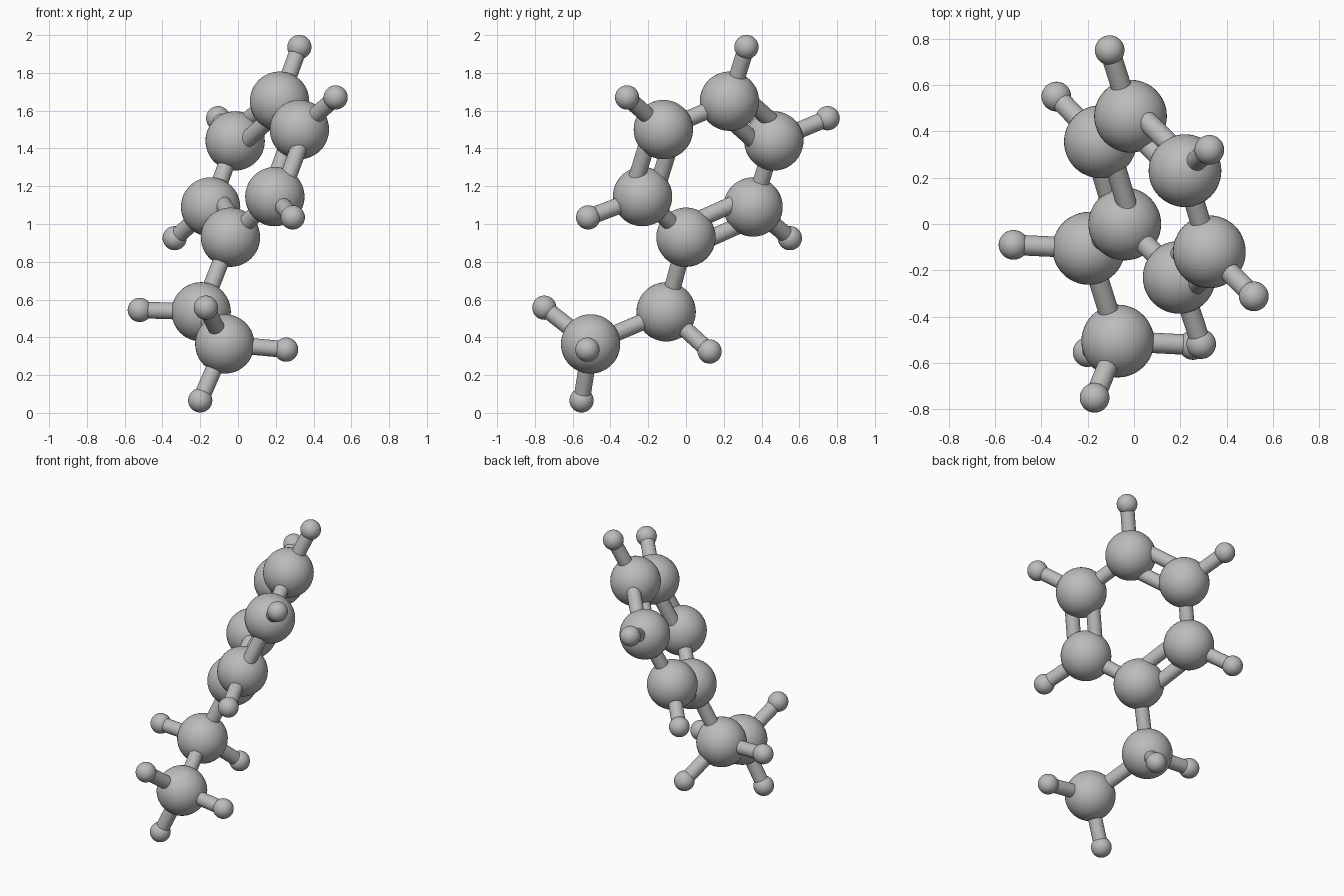
import bpy
from mathutils import Vector

default_cube = bpy.data.objects.get("Cube")
if default_cube:
    bpy.data.objects.remove(default_cube, do_unlink=True)

LARGE_RADIUS = 0.157
SMALL_RADIUS = 0.064
ROD_RADIUS = 0.044
DOUBLE_OFFSET = 0.07

# One plain grey for every part
grey = bpy.data.materials.new("plain grey")
grey.use_nodes = True
colour = (0.5, 0.5, 0.5, 1)
grey.diffuse_color = colour
grey.node_tree.nodes["Principled BSDF"].inputs["Base Color"].default_value = colour


def finish(name):
    part = bpy.context.object
    part.name = name
    part.data.materials.append(grey)
    bpy.ops.object.shade_smooth_by_angle()
    return part


def ball(name, centre, radius):
    bpy.ops.mesh.primitive_uv_sphere_add(
        segments=48, ring_count=24, radius=radius, location=centre)
    return finish(name)


def rod(name, start, end, shift=Vector()):
    span = end - start
    bpy.ops.mesh.primitive_cylinder_add(
        vertices=32, radius=ROD_RADIUS, depth=span.length,
        location=(start + end) / 2 + shift,
        rotation=span.to_track_quat("Z", "Y").to_euler())
    return finish(name)


# Large atoms: six around the ring, then two along the tail
ring = [Vector(p) for p in (
    (-0.04, 0.0, 0.93), (-0.145, 0.355, 1.09), (-0.015, 0.465, 1.44),
    (0.22, 0.23, 1.65), (0.325, -0.12, 1.5), (0.195, -0.23, 1.145))]
tail_middle = Vector((-0.195, -0.105, 0.535))
tail_end = Vector((-0.07, -0.505, 0.365))

# Small atoms, listed with the large atom each one hangs from
branches = [
    ("ring", ring[1], (-0.335, 0.55, 0.925)),
    ("ring", ring[2], (-0.105, 0.75, 1.56)),
    ("ring", ring[3], (0.325, 0.32, 1.937)),
    ("ring", ring[4], (0.517, -0.312, 1.67)),
    ("ring", ring[5], (0.29, -0.518, 1.035)),
    ("tail_middle", tail_middle, (-0.52, -0.09, 0.545)),
    ("tail_middle", tail_middle, (-0.075, 0.125, 0.325)),
    ("tail_end", tail_end, (-0.17, -0.75, 0.557)),
    ("tail_end", tail_end, (0.255, -0.522, 0.335)),
    ("tail_end", tail_end, (-0.2, -0.553, 0.066)),
]

# Ring with alternating double and single bonds
normal = (ring[2] - ring[0]).cross(ring[4] - ring[0]).normalized()
for i, atom in enumerate(ring):
    following = ring[(i + 1) % len(ring)]
    ball(f"ring_atom_{i + 1}", atom, LARGE_RADIUS)
    if i % 2 == 0:
        side = (following - atom).cross(normal).normalized() * DOUBLE_OFFSET
        rod(f"outer_ring_bond_{i + 1}", atom, following, side)
        rod(f"inner_ring_bond_{i + 1}", atom, following, -side)
    else:
        rod(f"ring_bond_{i + 1}", atom, following)

# Two-atom tail
ball("tail_middle_atom", tail_middle, LARGE_RADIUS)
ball("tail_end_atom", tail_end, LARGE_RADIUS)
rod("ring_to_tail_bond", ring[0], tail_middle)
rod("tail_bond", tail_middle, tail_end)

# Small outer atoms and their bonds
for i, (group, parent, position) in enumerate(branches, 1):
    tip = Vector(position)
    ball(f"{group}_small_atom_{i}", tip, SMALL_RADIUS)
    rod(f"{group}_small_bond_{i}", parent, tip)
